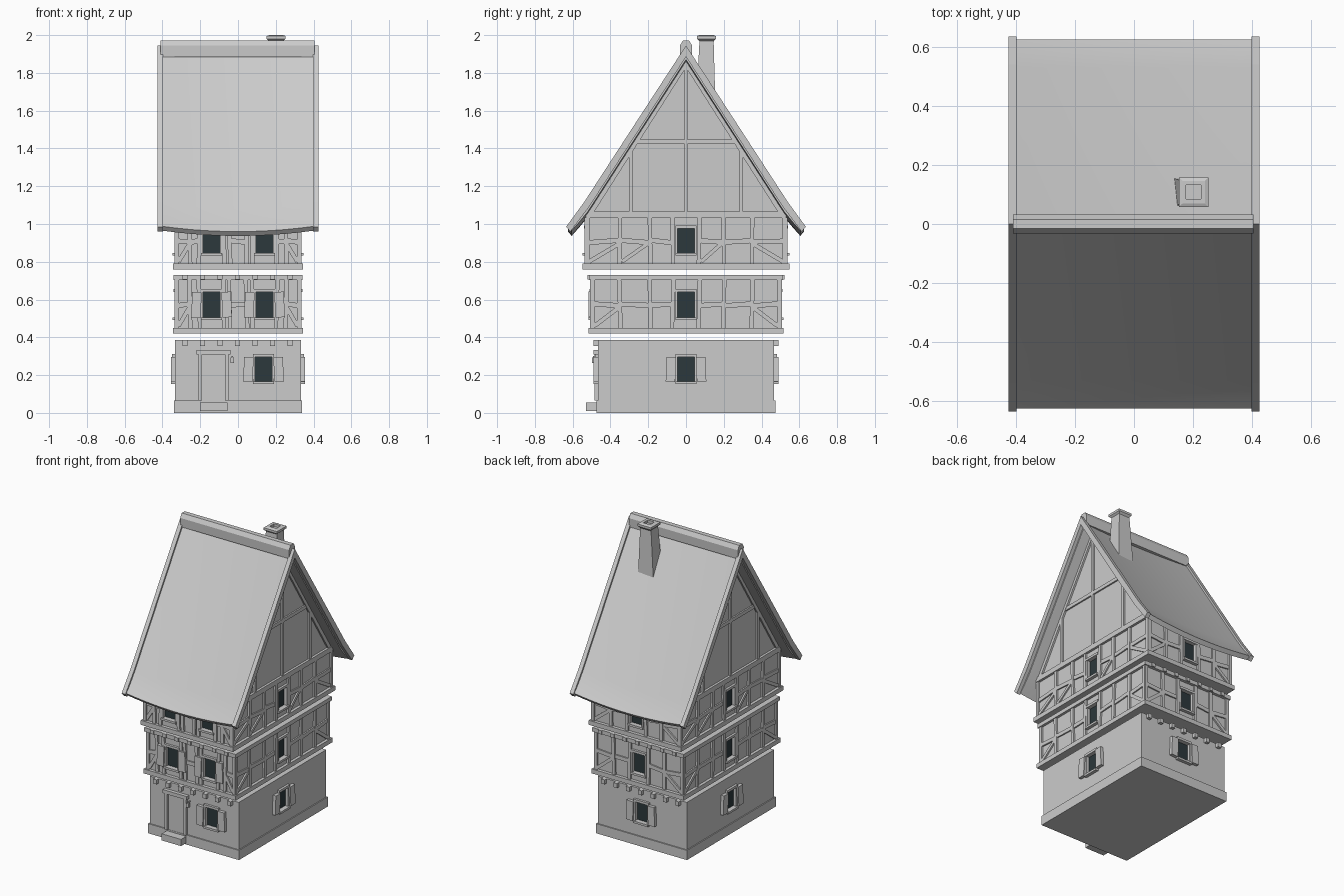
import bpy, bmesh, math, random
from mathutils import Matrix, Vector

if "Cube" in bpy.data.objects:
    bpy.data.objects.remove(bpy.data.objects["Cube"])
random.seed(4)

glass = bpy.data.materials.new("dark_glass")
glass.diffuse_color = (0.025, 0.04, 0.045, 1)
glass.use_nodes = True
glass.node_tree.nodes["Principled BSDF"].inputs["Base Color"].default_value = glass.diffuse_color
FRONT, RIGHT, BACK, LEFT = 0, 90, 180, 270


def finish(bm, name, mat=None):
    bmesh.ops.recalc_face_normals(bm, faces=bm.faces)
    me = bpy.data.meshes.new(name)
    bm.to_mesh(me)
    bm.free()
    ob = bpy.data.objects.new(name, me)
    bpy.context.collection.objects.link(ob)
    if mat:
        me.materials.append(mat)
    return ob


def block(bm, x0, x1, y0, y1, z0, z1):
    m = Matrix.Translation(((x0 + x1) / 2, (y0 + y1) / 2, (z0 + z1) / 2))
    bmesh.ops.create_cube(bm, size=1, matrix=m @ Matrix.Diagonal((x1 - x0, y1 - y0, z1 - z0, 1)))


def box(name, *dims):
    bm = bmesh.new()
    block(bm, *dims)
    return finish(bm, name)


def beam(bm, side, d, u0, z0, u1, z1, w, inn=0.01, out=0.012):
    """Timber lying on a wall at distance d, from (u0, z0) to (u1, z1)."""
    L = math.hypot(u1 - u0, z1 - z0)
    ang = math.atan2(z1 - z0, u1 - u0)
    m = (Matrix.Rotation(math.radians(side), 4, 'Z')
         @ Matrix.Translation(((u0 + u1) / 2, -d - (out - inn) / 2, (z0 + z1) / 2))
         @ Matrix.Rotation(-ang, 4, 'Y') @ Matrix.Diagonal((L, inn + out, w, 1)))
    bmesh.ops.create_cube(bm, size=1, matrix=m)


def prism(bm, pts, x0, x1, n=1, sag=0):
    """Closed (y, z) profile swept along x, with an optional sag in the middle."""
    rings = []
    for i in range(n + 1):
        t = 2 * i / n - 1
        x = x0 + (x1 - x0) * i / n
        rings.append([bm.verts.new((x, y, z - sag * (1 - t * t))) for y, z in pts])
    k = len(pts)
    for a, b in zip(rings, rings[1:]):
        for j in range(k):
            bm.faces.new((a[j], a[(j + 1) % k], b[(j + 1) % k], b[j]))
    bm.faces.new(rings[0])
    bm.faces.new(rings[-1])


def windows(body, name, hx, hy, specs):
    """Cut openings in a floor and fit panes, frames and shutters."""
    cut, pane, frame, shut = (bmesh.new() for _ in range(4))
    for side, u, z0, z1, shutters in specs:
        d = hy if side in (FRONT, BACK) else hx
        zm, h, w = (z0 + z1) / 2, z1 - z0, 0.05
        beam(cut, side, d, u - w, zm, u + w, zm, h, 0.025, 0.05)
        beam(pane, side, d, u - w, zm, u + w, zm, h, 0.03, -0.012)
        for s in (-1, 1):
            beam(frame, side, d, u + s * w, z0, u + s * w, z1, 0.012)
            if shutters:
                c = u + s * (w + 0.03)
                beam(shut, side, d, c - 0.025, zm, c + 0.025, zm + 0.002 * s, h, 0, 0.022)
        beam(frame, side, d, u - w - 0.006, z1 + 0.008, u + w + 0.006, z1 + 0.008, 0.016, 0.01, 0.016)
        beam(frame, side, d, u - w - 0.006, z0 - 0.006, u + w + 0.006, z0 - 0.006, 0.014, 0.01, 0.022)
    cutter = finish(cut, name + "_window_cutter")
    cutter.hide_render = True
    cutter.hide_set(True)
    mod = body.modifiers.new("openings", 'BOOLEAN')
    mod.operation, mod.object, mod.solver = 'DIFFERENCE', cutter, 'EXACT'
    finish(pane, name + "_window_panes", glass)
    finish(frame, name + "_window_frames")
    if shut.verts:
        finish(shut, name + "_shutters")
    else:
        shut.free()


# ground floor: plinth, masonry, joist ends
box("plinth", -0.34, 0.34, -0.475, 0.475, 0, 0.065)
ground = box("ground_floor_wall", -0.333, 0.333, -0.467, 0.467, 0.06, 0.385)
windows(ground, "ground_floor", 0.333, 0.467,
        [(FRONT, 0.135, 0.165, 0.295, True)] +
        [(s, 0, 0.165, 0.295, True) for s in (RIGHT, BACK, LEFT)])
joists = bmesh.new()
for i in range(7):
    u = -0.28 + i * 0.0925
    for side in (FRONT, BACK):
        beam(joists, side, 0.467, u, 0.355, u, 0.385, 0.026, 0.01, 0.022)
        beam(joists, side, 0.508, u, 0.705, u, 0.73, 0.026, 0.01, 0.014)
finish(joists, "joist_ends")

# door, steps and lantern
bm = bmesh.new()
beam(bm, FRONT, 0.467, -0.13, 0.065, -0.13, 0.31, 0.12, 0.01, 0.006)
finish(bm, "door")
bm = bmesh.new()
for u in (-0.2, -0.06):
    beam(bm, FRONT, 0.467, u, 0.065, u, 0.315, 0.02, 0.01, 0.018)
beam(bm, FRONT, 0.467, -0.22, 0.322, -0.04, 0.322, 0.024, 0.01, 0.024)
finish(bm, "door_frame")
box("door_step", -0.2, -0.055, -0.53, -0.47, 0.01, 0.055)
box("lantern", -0.04, -0.022, -0.498, -0.48, 0.265, 0.292)
box("lantern_bracket", -0.035, -0.027, -0.492, -0.46, 0.292, 0.3)


# timber framing of the two upper floors
SIDE_POSTS = [-0.35, -0.19, -0.07, 0.07, 0.2, 0.35]
FRONT_POSTS = [-0.255, -0.205, -0.075, -0.045, 0.045, 0.075, 0.205, 0.255]
BACK_POSTS = [-0.19, -0.07, 0.07, 0.19]


def timber(name, hx, hy, z0, z1):
    bm = bmesh.new()
    zr = z0 + 0.48 * (z1 - z0)
    for side in (FRONT, RIGHT, BACK, LEFT):
        d, e = (hy, hx) if side in (FRONT, BACK) else (hx, hy)
        inner = {FRONT: FRONT_POSTS, BACK: BACK_POSTS}.get(side, SIDE_POSTS)
        posts = [-e + 0.002] + inner + [e - 0.002]
        for u in posts:
            j = random.uniform(-0.005, 0.005) if u in inner else 0
            beam(bm, side, d, u - j, z0, u + j, z1, 0.022)
        for a, b in zip(posts, posts[1:]):
            has_window = a < 0 < b and side != FRONT or side == FRONT and abs(abs(a + b) / 2 - 0.14) < 0.01
            if has_window or b - a < 0.04:
                continue
            j = random.uniform(-0.008, 0.008)
            beam(bm, side, d, a, zr - j, b, zr + j, 0.026, 0.01, 0.009)
        # corner braces rising inwards
        for s in (-1, 1):
            beam(bm, side, d, s * (e - 0.01), z0 + 0.01, s * abs(inner[0]), zr - 0.01, 0.022, 0.01, 0.01)
        if side in (RIGHT, LEFT) and z0 > 0.7:
            for a, b in ((-0.34, -0.2), (0.08, 0.19)):
                beam(bm, side, d, a, z0 + 0.01, b, zr - 0.01, 0.02, 0.01, 0.009)
    return finish(bm, name)


# first floor
first = box("first_floor_wall", -0.325, 0.325, -0.495, 0.495, 0.42, 0.73)
box("first_floor_sill", -0.345, 0.345, -0.517, 0.517, 0.42, 0.45)
box("first_floor_plate", -0.342, 0.342, -0.514, 0.514, 0.703, 0.73)
timber("first_floor_timber", 0.325, 0.495, 0.45, 0.705)
windows(first, "first_floor", 0.325, 0.495,
        [(FRONT, u, 0.505, 0.64, True) for u in (-0.14, 0.14)] +
        [(s, 0, 0.505, 0.64, False) for s in (RIGHT, BACK, LEFT)])

# second floor with gables in one body
bm = bmesh.new()
prism(bm, [(-0.525, 0.76), (0.525, 0.76), (0.525, 1.035), (0, 1.86), (-0.525, 1.035)], -0.325, 0.325)
second = finish(bm, "second_floor_and_gables")
box("second_floor_sill", -0.345, 0.345, -0.547, 0.547, 0.76, 0.79)
timber("second_floor_timber", 0.325, 0.525, 0.79, 1.035)
windows(second, "second_floor", 0.325, 0.525,
        [(FRONT, u, 0.845, 0.975, False) for u in (-0.14, 0.14)] +
        [(s, 0, 0.845, 0.975, False) for s in (RIGHT, BACK, LEFT)])

# gable timbers
bm = bmesh.new()
for side in (RIGHT, LEFT):
    beam(bm, side, 0.325, -0.53, 1.05, 0.53, 1.05, 0.034, 0.01, 0.016)
    beam(bm, side, 0.325, 0, 1.06, 0, 1.85, 0.018)
    beam(bm, side, 0.325, -0.27, 1.435, 0.27, 1.435, 0.024, 0.01, 0.01)
    for s in (-1, 1):
        beam(bm, side, 0.325, s * 0.293, 1.06, s * 0.293, 1.39, 0.018)
        beam(bm, side, 0.325, s * 0.525, 1.035, 0, 1.86, 0.034)
finish(bm, "gable_timber")


def roof_profile(half):
    """Closed chevron from a half outline: outer points, then inner points."""
    outer, inner = half
    return ([(-y, z) for y, z in reversed(outer)] + outer[1:]
            + list(reversed(inner)) + [(-y, z) for y, z in inner[1:]])


# sagging roof with flared eaves
bm = bmesh.new()
prism(bm, roof_profile(([(0, 1.925), (0.53, 1.11), (0.58, 1.04), (0.625, 0.988)],
                        [(0, 1.87), (0.52, 1.065), (0.565, 1.01), (0.605, 0.965)])),
      -0.402, 0.402, 20, 0.028)
roof = finish(bm, "roof")

# bargeboards
bm = bmesh.new()
for s in (-1, 1):
    prism(bm, roof_profile(([(0, 1.945), (0.54, 1.115), (0.635, 0.985)],
                            [(0, 1.885), (0.51, 1.095), (0.612, 0.96)])), s * 0.398, s * 0.426)
finish(bm, "bargeboards")

# ridge cap
bm = bmesh.new()
prism(bm, [(-0.03, 1.885), (0.03, 1.885), (0.032, 1.945), (0.016, 1.972), (-0.016, 1.972), (-0.032, 1.945)],
      -0.41, 0.405)
finish(bm, "ridge_cap")

# chimney: tapered hollow stack and cap, stacked rectangular rings
def stack(name, rings):
    bm = bmesh.new()
    loops = [[bm.verts.new(p) for p in ((a, c, z), (b, c, z), (b, d, z), (a, d, z))] for a, b, c, d, z in rings]
    for p, q in zip(loops, loops[1:]):
        for j in range(4):
            bm.faces.new((p[j], p[(j + 1) % 4], q[(j + 1) % 4], q[j]))
    bm.faces.new(loops[0])
    bm.faces.new(loops[-1])
    finish(bm, name)


stack("chimney", [(0.137, 0.25, 0.055, 0.155, 1.66), (0.16, 0.24, 0.072, 0.146, 1.98)])
stack("chimney_cap", [(0.165, 0.235, 0.075, 0.145, 1.965), (0.152, 0.252, 0.058, 0.158, 1.98),
                      (0.152, 0.252, 0.058, 0.158, 1.995), (0.165, 0.24, 0.07, 0.146, 2.0),
                      (0.177, 0.227, 0.085, 0.132, 2.0), (0.177, 0.227, 0.085, 0.132, 1.982)])

# smooth the sagging roof, keep its edges sharp
bpy.ops.object.select_all(action='DESELECT')
roof.select_set(True)
bpy.context.view_layer.objects.active = roof
bpy.ops.object.shade_smooth_by_angle(angle=math.radians(30))
